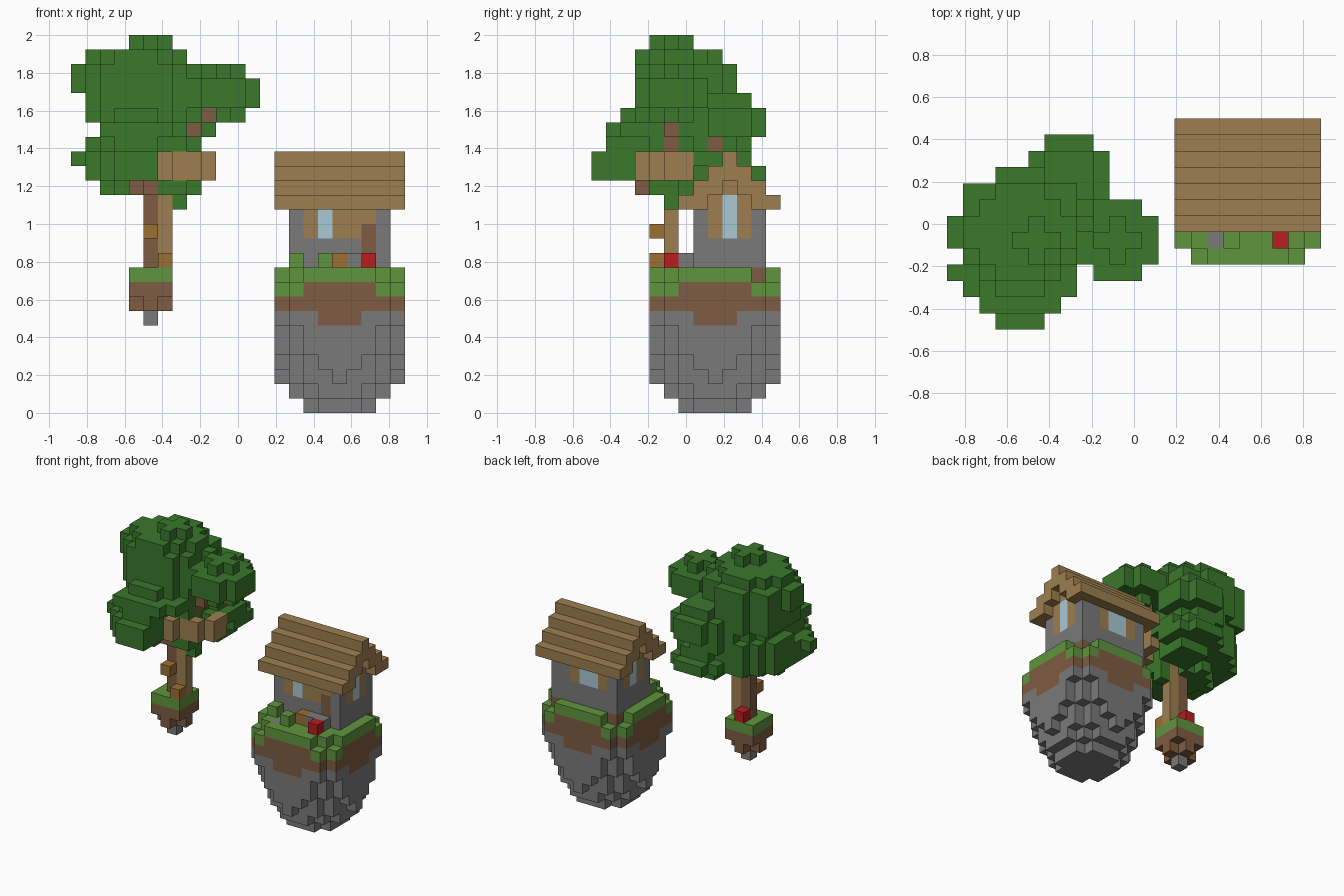
import bpy
import bmesh
from mathutils import Vector

# Remove the default cube
default_cube = bpy.data.objects.get("Cube")
if default_cube:
    bpy.data.objects.remove(default_cube, do_unlink=True)

GRID = Vector((23, 13, 26))      # model size in blocks
BLOCK = 2 / GRID.z               # edge of one block
WIDEST = 4                       # no round layer reaches further than this


def srgb(red, green, blue):
    def linear(channel):
        value = channel / 255
        return value / 12.92 if value < 0.04 else ((value + 0.055) / 1.055) ** 2.4
    return (linear(red), linear(green), linear(blue), 1.0)


def make_material(name, colour):
    material = bpy.data.materials.new(name)
    material.use_nodes = True
    material.diffuse_color = colour
    shader = material.node_tree.nodes["Principled BSDF"]
    shader.inputs["Base Color"].default_value = colour
    shader.inputs["Roughness"].default_value = 0.9
    return material


materials = {
    "leaf": make_material("leaf green", srgb(58, 120, 43)),
    "grass": make_material("grass green", srgb(96, 149, 62)),
    "dirt": make_material("dirt brown", srgb(126, 92, 66)),
    "stone": make_material("stone grey", srgb(122, 122, 122)),
    "plank": make_material("plank tan", srgb(157, 127, 80)),
    "crate": make_material("crate ochre", srgb(155, 112, 50)),
    "glass": make_material("window blue", srgb(171, 200, 212)),
    "red": make_material("bright red", srgb(187, 28, 31)),
}

blocks = {}                      # (x, y, z) -> (part name, colour name)


def span(value):
    """A single index or an inclusive (first, last) pair."""
    first, last = value if isinstance(value, tuple) else (value, value)
    return range(first, last + 1)


def cells(xs, ys, zs):
    return [(x, y, z) for x in span(xs) for y in span(ys) for z in span(zs)]


def box(part, colour, xs, ys, zs):
    for cell in cells(xs, ys, zs):
        blocks[cell] = (part, colour)


def disc(part, colour, cx, cy, zs, reach, rule=None):
    """Round layer of blocks; reach is the squared radius."""
    for x, y, z in cells((0, int(GRID.x) - 1), (0, int(GRID.y) - 1), zs):
        dx, dy = abs(x - cx), abs(y - cy)
        if dx * dx + dy * dy <= reach and max(dx, dy) <= WIDEST:
            blocks[x, y, z] = (part, rule(dx, dy, z) if rule else colour)


# Large floating island: stone, then dirt, then a grass cap stepping down at the corners
def island_colour(dx, dy, z):
    inner = min(dx, dy)
    if z == 9 or (z == 8 and inner > 2):
        return "grass"
    if z >= 7 or (z == 6 and inner <= 1):
        return "dirt"
    return "stone"


for level, reach in enumerate((5, 10, 16, 17, 20, 20, 25, 25, 25, 20)):
    disc("large_island", None, 18, 8, level, reach, island_colour)
box("large_island", "dirt", (15, 21), (7, 11), 9)
box("large_island", "stone", 16, 5, 9)

# House walls and gables
box("house_walls", "stone", (15, 21), (7, 11), (10, 13))
box("house_walls", "plank", (15, 21), (8, 10), 14)
box("house_walls", "plank", (15, 21), 9, 15)

# Gable windows with plank frames
for end in (15, 21):
    box("house_walls", "plank", end, (8, 10), (12, 13))
    box("house_walls", "glass", end, 9, (12, 14))

# Front window, lintel and door
box("house_walls", "plank", (16, 20), 7, (12, 13))
box("house_walls", "glass", 17, 7, (12, 13))
box("house_walls", "dirt", 20, 7, (10, 12))

# Back window
box("house_walls", "plank", (16, 19), 11, (12, 13))
box("house_walls", "glass", (17, 18), 11, (12, 13))

# Stepped roof, mirrored about the ridge
for step in range(4):
    for side in (-1, 1):
        outer = 9 + side * (3 - step)
        inner = outer - side if step < 3 else outer
        box("roof", "plank", (14, 22), (min(outer, inner), max(outer, inner)), 14 + step)

# Yard pieces
box("door_step", "stone", (19, 20), 6, 10)
box("left_bush", "grass", 15, 6, 10)
box("middle_bush", "grass", 17, 5, 10)
box("yard_crate", "crate", 18, 6, 10)
box("yard_red_block", "red", 20, 5, 10)

# Small floating island
disc("small_island", "stone", 5, 5, 6, 0)
disc("small_island", "dirt", 5, 5, 7, 1)
disc("small_island", "dirt", 5, 5, 8, 2)
disc("small_island", "grass", 5, 5, 9, 2)

# Leaf masses: (centre x, centre y, layers, squared radius)
canopy = {
    "crown_leaves": [(5, 5, 25, 1), (4, 5.5, 24, 9.3), (4, 5.9, (20, 23), 13.5),
                     (4, 4, 20, 5), (5, 6, 19, 10), (4, 6, (16, 18), 10), (4, 5, 15, 4)],
    "front_leaves": [(4, 3, 19, 8), (4, 3, 18, 5), (4, 3, (16, 17), 10)],
    "back_leaves": [(7, 9, 21, 2), (7, 9, (19, 20), 5), (6, 8, 18, 5), (7, 8, 17, 5),
                    (7, 9, 16, 5), (7, 8, 15, 2)],
    "side_leaves": [(10, 5, 23, 1), (10, 5, (21, 22), 5), (10, 5, 20, 1)],
}
for part, layers in canopy.items():
    for cx, cy, zs, reach in layers:
        disc(part, "leaf", cx, cy, zs, reach)

# Open the leaves in front of the balcony
for cell in cells((6, 9), (0, 3), (16, 18)):
    blocks.pop(cell, None)

# Stray leaf blocks that break the outline
box("crown_leaves", "leaf", 0, (5, 6), (22, 23))
box("crown_leaves", "leaf", 8, 6, 23)
box("crown_leaves", "leaf", 7, 5, (14, 15))
box("crown_leaves", "leaf", (6, 7), 4, 15)
box("front_leaves", "leaf", 0, 3, 17)
box("front_leaves", "leaf", 7, (2, 3), 19)
box("front_leaves", "leaf", 7, 4, 18)

# Two-tone trunk and branches
box("trunk", "dirt", 5, 5, (10, 18))
box("trunk", "plank", 6, 5, (10, 17))
for step in range(3):
    box("side_branch", "dirt", 7 + step, 5, 18 + step)
box("back_branch", "dirt", 8, 8, 18)
for step in range(2):
    box("front_branch", "dirt", 4 + step, 3 + step, 15)

# Stepped plank balcony in the tree
box("tree_balcony", "plank", 6, 3, (16, 17))
box("tree_balcony", "plank", (7, 8), 4, (16, 17))
box("tree_balcony", "plank", 9, (5, 6), (16, 17))

# Steps on the trunk and the red block behind it
box("upper_trunk_step", "crate", 5, 4, 12)
box("lower_trunk_step", "crate", 6, 4, 10)
box("tree_red_block", "red", 5, 6, 10)


def build_part(part):
    """Mesh the exposed faces of every block in one part."""
    mesh = bpy.data.meshes.new(part)
    bm = bmesh.new()
    slots, corners = [], {}

    def vertex(point):
        key = tuple(int(c) for c in point)
        if key not in corners:
            origin = Vector((GRID.x / 2, GRID.y / 2, 0))
            corners[key] = bm.verts.new((Vector(key) - origin) * BLOCK)
        return corners[key]

    for cell, (owner, colour) in blocks.items():
        if owner != part:
            continue
        if colour not in slots:
            slots.append(colour)
            mesh.materials.append(materials[colour])
        for axis in range(3):
            u, v = Vector((0, 0, 0)), Vector((0, 0, 0))
            u[(axis + 1) % 3] = v[(axis + 2) % 3] = 1
            for side in (0, 1):
                neighbour = list(cell)
                neighbour[axis] += 2 * side - 1
                if tuple(neighbour) in blocks:
                    continue
                base = Vector(cell)
                base[axis] += side
                ring = [base, base + u, base + u + v, base + v]
                if not side:
                    ring.reverse()
                face = bm.faces.new([vertex(point) for point in ring])
                face.material_index = slots.index(colour)
    if bm.faces:
        bm.to_mesh(mesh)
        bpy.context.collection.objects.link(bpy.data.objects.new(part, mesh))
    bm.free()


for part in dict.fromkeys(owner for owner, _ in blocks.values()):
    build_part(part)
